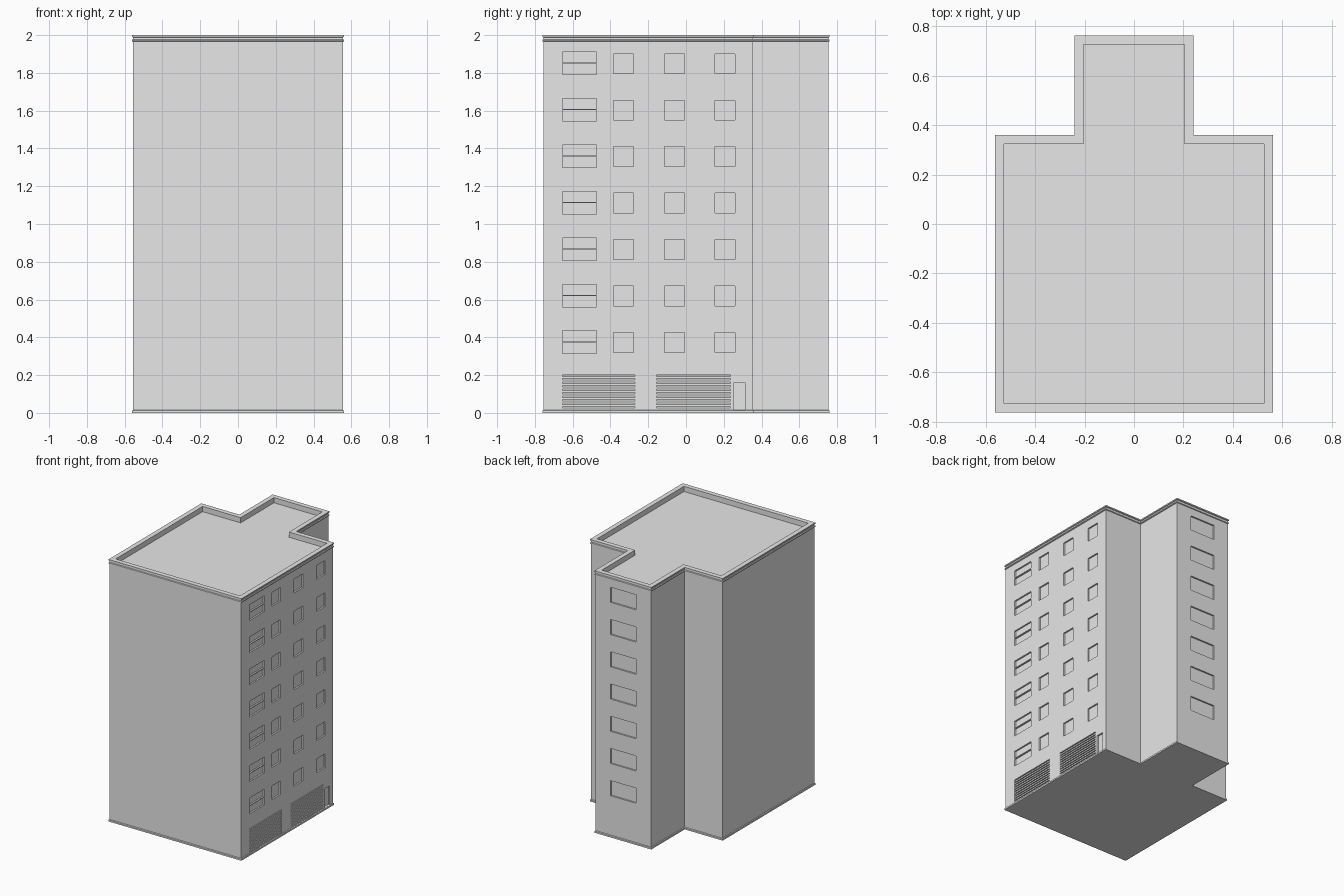
import bpy, bmesh
from mathutils import Matrix, Vector

cube = bpy.data.objects.get("Cube")
if cube:
    bpy.data.objects.remove(cube, do_unlink=True)

mat = bpy.data.materials.new("plain_grey")
mat.use_nodes = True
mat.diffuse_color = (0.8, 0.8, 0.8, 1)
mat.node_tree.nodes["Principled BSDF"].inputs["Base Color"].default_value = (0.8, 0.8, 0.8, 1)

WALL_X, WING_X, FRONT, MID, BACK = 0.555, 0.234, -0.755, 0.353, 0.755
DEPTH = 0.012
FLOORS, STEP, FIRST = 7, 0.246, 0.32


def make_object(name, bm):
    bmesh.ops.recalc_face_normals(bm, faces=bm.faces)
    mesh = bpy.data.meshes.new(name)
    bm.to_mesh(mesh)
    bm.free()
    mesh.materials.append(mat)
    obj = bpy.data.objects.new(name, mesh)
    bpy.context.scene.collection.objects.link(obj)
    return obj


def add_box(bm, low, high):
    low, high = Vector(low), Vector(high)
    size = Matrix.Diagonal((high - low).to_4d())
    bmesh.ops.create_cube(bm, size=1, matrix=Matrix.Translation((low + high) / 2) @ size)


# T-shaped outline swept up a wall profile: plinth, wall, two mouldings, parapet, roof
half = [(WALL_X, FRONT), (WALL_X, MID), (WING_X, MID), (WING_X, BACK)]
outline = half + [(-x, y) for x, y in reversed(half)]
profile = [(0.006, 0), (0.006, 0.012), (0, 0.015),
           (0, 1.965), (0.006, 1.968), (0.006, 1.975), (0, 1.978),
           (0, 1.988), (0.006, 1.991), (0.006, 2), (-0.03, 2), (-0.03, 1.96)]


def sign(v):
    return 1 if v > 0 else -1


bm = bmesh.new()
rings = [[bm.verts.new((x + o * sign(x), y + o * sign(y), z)) for x, y in outline]
         for o, z in profile]
for low, high in zip(rings, rings[1:]):
    for i in range(len(outline)):
        j = (i + 1) % len(outline)
        bm.faces.new((low[i], low[j], high[j], high[i]))
bm.faces.new(rings[0])
bm.faces.new(rings[-1])
building = make_object("building", bm)

# Cutter for all the shallow window, shutter and door recesses
bm = bmesh.new()


def side_recess(y0, y1, z0, z1):
    add_box(bm, (WALL_X - DEPTH, y0, z0), (WALL_X + 0.05, y1, z1))


shutters = [(-0.655, -0.27), (-0.155, 0.235)]
for floor in range(FLOORS):
    z = FIRST + floor * STEP
    # Wide window split by a transom
    side_recess(-0.655, -0.475, z - 0.005, z + 0.053)
    side_recess(-0.655, -0.475, z + 0.059, z + 0.115)
    # Small windows
    for y in (-0.385, -0.115, 0.153):
        side_recess(y, y + 0.106, z, z + 0.105)
    # Window on the back of the wing
    add_box(bm, (-0.107, BACK - DEPTH, z - 0.005), (0.107, BACK + 0.05, z + 0.11))
for y0, y1 in shutters:
    side_recess(y0, y1, 0.016, 0.201)
side_recess(0.253, 0.313, 0.016, 0.16)
cutter = make_object("recess_cutter", bm)
cutter.hide_render = True

cut = building.modifiers.new("recesses", 'BOOLEAN')
cut.operation = 'DIFFERENCE'
cut.solver = 'EXACT'
cut.object = cutter
bpy.context.view_layer.objects.active = building
bpy.ops.object.modifier_apply(modifier=cut.name)
bpy.data.objects.remove(cutter, do_unlink=True)

# Slatted shutters: each slat has an upright face and a sloped top edge
SLATS, PITCH = 10, 0.0185
for n, (y0, y1) in enumerate(shutters):
    bm = bmesh.new()
    section = [(WALL_X - DEPTH, 0.016)]
    for s in range(SLATS):
        z = 0.016 + s * PITCH
        section += [(WALL_X - 0.002, z), (WALL_X - 0.002, z + 0.011),
                    (WALL_X - 0.01, z + PITCH)]
    section.append((WALL_X - DEPTH, 0.016 + SLATS * PITCH))
    face = bm.faces.new([bm.verts.new((x, y0, z)) for x, z in section])
    grown = bmesh.ops.extrude_face_region(bm, geom=[face], use_keep_orig=True)
    moved = [v for v in grown["geom"] if isinstance(v, bmesh.types.BMVert)]
    bmesh.ops.translate(bm, verts=moved, vec=(0, y1 - y0, 0))
    make_object(("front_shutter", "rear_shutter")[n], bm)
